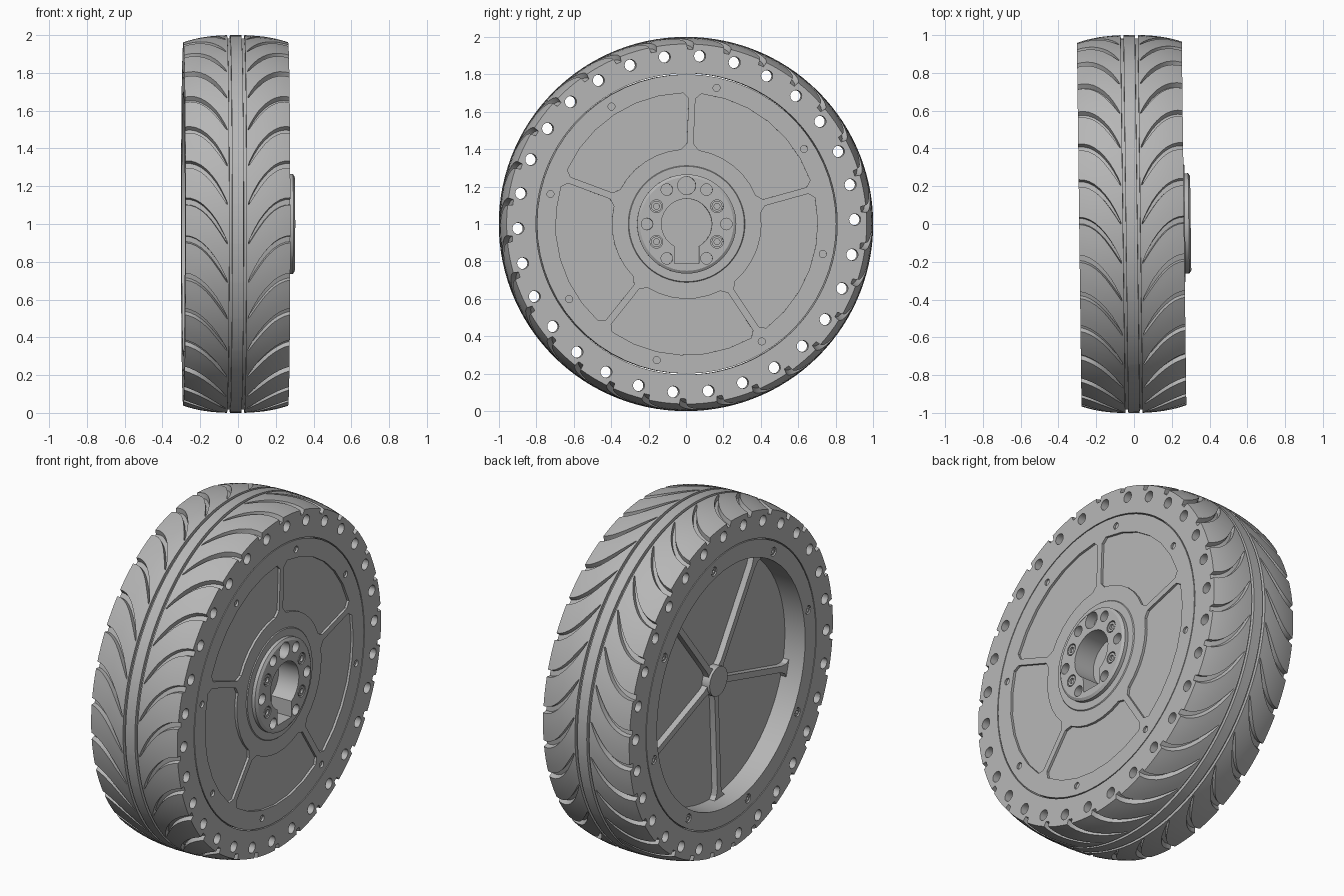
import bpy, bmesh, math
from mathutils import Matrix

if "Cube" in bpy.data.objects:
    bpy.data.objects.remove(bpy.data.objects["Cube"])

GREY = bpy.data.materials.new("plain grey")
GREY.use_nodes = True
COLOR = (0.47, 0.47, 0.47, 1)
GREY.diffuse_color = COLOR
GREY.node_tree.nodes["Principled BSDF"].inputs["Base Color"].default_value = COLOR

LEFT, RIGHT = -0.29, 0.265           # side planes of the wheel
MID, HALF = (LEFT + RIGHT) / 2, (RIGHT - LEFT) / 2
BACK = -0.16                         # floor of the open rear cup
SEAM = 0.805                         # radius where tyre meets wheel
TILT = Matrix.Translation((0, 0, 1)) @ Matrix.Rotation(0.0125, 4, 'Z')
SPOKE, STEP = math.radians(2.5), math.tau / 5


def polar(r, a):
    """Offset from the axle, angle measured from the top."""
    return r * math.sin(a), r * math.cos(a)


def finish(name, bm, angle=30):
    bmesh.ops.recalc_face_normals(bm, faces=bm.faces)
    mesh = bpy.data.meshes.new(name)
    bm.to_mesh(mesh)
    bm.free()
    mesh.materials.append(GREY)
    ob = bpy.data.objects.new(name, mesh)
    bpy.context.collection.objects.link(ob)
    ob.matrix_world = TILT
    smooth(ob, angle)
    return ob


def smooth(ob, angle=30):
    bpy.ops.object.select_all(action='DESELECT')
    ob.select_set(True)
    bpy.context.view_layer.objects.active = ob
    bpy.ops.object.shade_smooth_by_angle(angle=math.radians(angle))


def skin(bm, rings, cyclic):
    """Quads between consecutive closed rings of vertices."""
    pairs = list(zip(rings, rings[1:]))
    if cyclic:
        pairs.append((rings[-1], rings[0]))
    for a, b in pairs:
        n = len(a)
        for i in range(n):
            j = (i + 1) % n
            bm.faces.new((a[i], a[j], b[j], b[i]))


def prism(bm, pts, x0, x1):
    rings = [[bm.verts.new((x, y, z)) for y, z in pts] for x in (x0, x1)]
    skin(bm, rings, False)
    for ring in rings:
        bm.faces.new(ring)


def circle(r, center=(0, 0), n=20):
    return [(center[0] + y, center[1] + z)
            for y, z in (polar(r, math.tau * i / n) for i in range(n))]


def cut(ob, bm):
    """Subtract the solids in bm from ob."""
    cutter = finish("cutter", bm)
    cutter.hide_render = True
    mod = ob.modifiers.new("cut", 'BOOLEAN')
    mod.operation, mod.solver, mod.object = 'DIFFERENCE', 'EXACT', cutter
    bpy.context.view_layer.update()
    bpy.context.view_layer.objects.active = ob
    bpy.ops.object.modifier_apply(modifier=mod.name)
    bpy.data.objects.remove(cutter)
    smooth(ob)


# Tyre: a ring grid whose lines follow the curved tread grooves
FINS = 30
PITCH = math.tau / FINS
TIP = 0.055


def crown(d):
    return 1 - 0.038 * (d / HALF) ** 2.5


def tread_columns():
    """(distance from mid, radius, groove depth, sweep, half width)"""
    cols = [(0.03, 1, 0, 0, 0.003), (0.031, 0.982, 0, 0, 0.003),
            (0.045, 0.982, 0, 0, 0.003), (0.046, 1, 0, 0, 0.003)]
    for u in (0, 0.03, 0.08, 0.16, 0.26, 0.38, 0.5, 0.62, 0.75, 0.88, 1):
        d = TIP + u * (HALF - TIP)
        half = 0.003 + 0.017 * min(1, u * 4) ** 0.5
        cols.append((d, crown(d), 0.028 if u else 0, 0.23 * (1 - (1 - u) ** 2), half))
    return cols


def tread_ring(bm, x, r, depth, sweep, half):
    ring = []
    for k in range(FINS):
        base = k * PITCH + sweep
        steps = [(-half, 0), (-half * 0.75, depth), (half * 0.75, depth), (half, 0)]
        steps += [(half + (PITCH - 2 * half) * f / 4, 0) for f in (1, 2, 3)]
        for da, cut_depth in steps:
            ring.append(bm.verts.new((x, *polar(r - cut_depth, base + da))))
    return ring


bm = bmesh.new()
cols = tread_columns()
rings = [tread_ring(bm, MID - c[0], *c[1:]) for c in reversed(cols)]
rings += [tread_ring(bm, MID + c[0], *c[1:]) for c in cols]
sweep, half = cols[-1][3:]
rings += [tread_ring(bm, x, SEAM, 0, sweep, half) for x in (RIGHT, LEFT)]
skin(bm, rings, True)
tyre = finish("tyre", bm)

# Holes straight through the tyre wall
bm = bmesh.new()
for k in range(FINS):
    prism(bm, circle(0.031, polar(0.9, math.radians(4.5) + k * PITCH), 16), -0.4, 0.4)
cut(tyre, bm)

# Wheel: turned disc with raised hub and open rear cup
profile = [(0.30, 0.25), (0.29, 0.265), (RIGHT + 0.005, 0.265), (RIGHT + 0.005, 0.308),
           (RIGHT, 0.312), (RIGHT, SEAM - 0.005), (LEFT, SEAM - 0.005),
           (LEFT, 0.70), (BACK, 0.70)]
bm = bmesh.new()
rings = [[bm.verts.new((x, y, z)) for y, z in circle(r, n=60)] for x, r in profile]
skin(bm, rings, False)
bm.faces.new(rings[0])
bm.faces.new(rings[-1])
wheel = finish("wheel_disc", bm)

bm = bmesh.new()
# Five shallow pockets between the front spokes
for k in range(5):
    a0, a1 = SPOKE + k * STEP, SPOKE + (k + 1) * STEP
    gap = 0.018
    pts = []
    for r, sign in ((0.70, 1), (0.40, -1)):
        inset = 0.03 * sign
        side = math.asin(gap / (r - inset))
        arc = gap / r + 0.03 / r
        row = [(r - inset, a0 + side)]
        row += [(r, a0 + arc + (a1 - a0 - 2 * arc) * i / 6) for i in range(7)]
        row += [(r - inset, a1 - side)]
        pts += row[::sign]
    prism(bm, [polar(r, a) for r, a in pts], RIGHT - 0.014, 0.4)

# Bolt holes on both faces
bolts = [polar(0.745, math.radians(12.4 + 45 * k)) for k in range(8)]
for c in bolts:
    prism(bm, circle(0.019, c, 12), RIGHT - 0.012, 0.4)
    prism(bm, circle(0.026, c, 12), -0.4, LEFT + 0.02)

# Keyed centre recess, hub holes and screw seats
key = [polar(0.135, math.radians(-151 + 302 * i / 24)) for i in range(25)]
prism(bm, key + [(0.065, -0.21), (-0.065, -0.21)], 0.17, 0.4)
for deg in (30, 90, 150, 210, 270, 330):
    prism(bm, circle(0.031, polar(0.212, math.radians(deg))), 0.24, 0.4)
prism(bm, circle(0.048, (0, 0.205)), 0.24, 0.4)
hub_screws = [(sy * 0.162, sz * 0.095) for sy in (-1, 1) for sz in (-1, 1)]
for c in hub_screws:
    prism(bm, circle(0.034, c), 0.28, 0.4)
cut(wheel, bm)


def screw(name, center, r, x0, x1, socket):
    """Cylinder head with a hexagonal socket opening towards x1."""
    bm = bmesh.new()
    floor = x1 + (x0 - x1) * 0.6
    rows = [(x0, r), (x1, r), (x1, socket), (floor, socket)]
    rings = []
    for x, rad in rows:
        rings.append([bm.verts.new((x, y, z)) for y, z in circle(rad, center, 12)])
    skin(bm, rings, False)
    bm.faces.new(rings[0])
    bm.faces.new(rings[-1])
    finish(name, bm)


for c in hub_screws:
    screw("hub_screw", c, 0.029, 0.278, 0.298, 0.016)
for c in bolts:
    screw("rear_screw", c, 0.02, LEFT + 0.022, LEFT + 0.004, 0.01)

# Rear boss and five ribs that flare where they meet the rim
bm = bmesh.new()
prism(bm, circle(0.085, n=24), BACK - 0.05, BACK + 0.01)
finish("rear_boss", bm)
outline = [(0.05, 0.035), (0.11, 0.018), (0.64, 0.018), (0.68, 0.028), (0.705, 0.055)]
outline += [(r, -w) for r, w in reversed(outline)]
for k in range(5):
    a = SPOKE + (k + 0.5) * STEP
    ca, sa = math.cos(a), math.sin(a)
    bm = bmesh.new()
    prism(bm, [(r * sa + w * ca, r * ca - w * sa) for r, w in outline],
          BACK - 0.035, BACK + 0.01)
    finish("rear_rib", bm)
